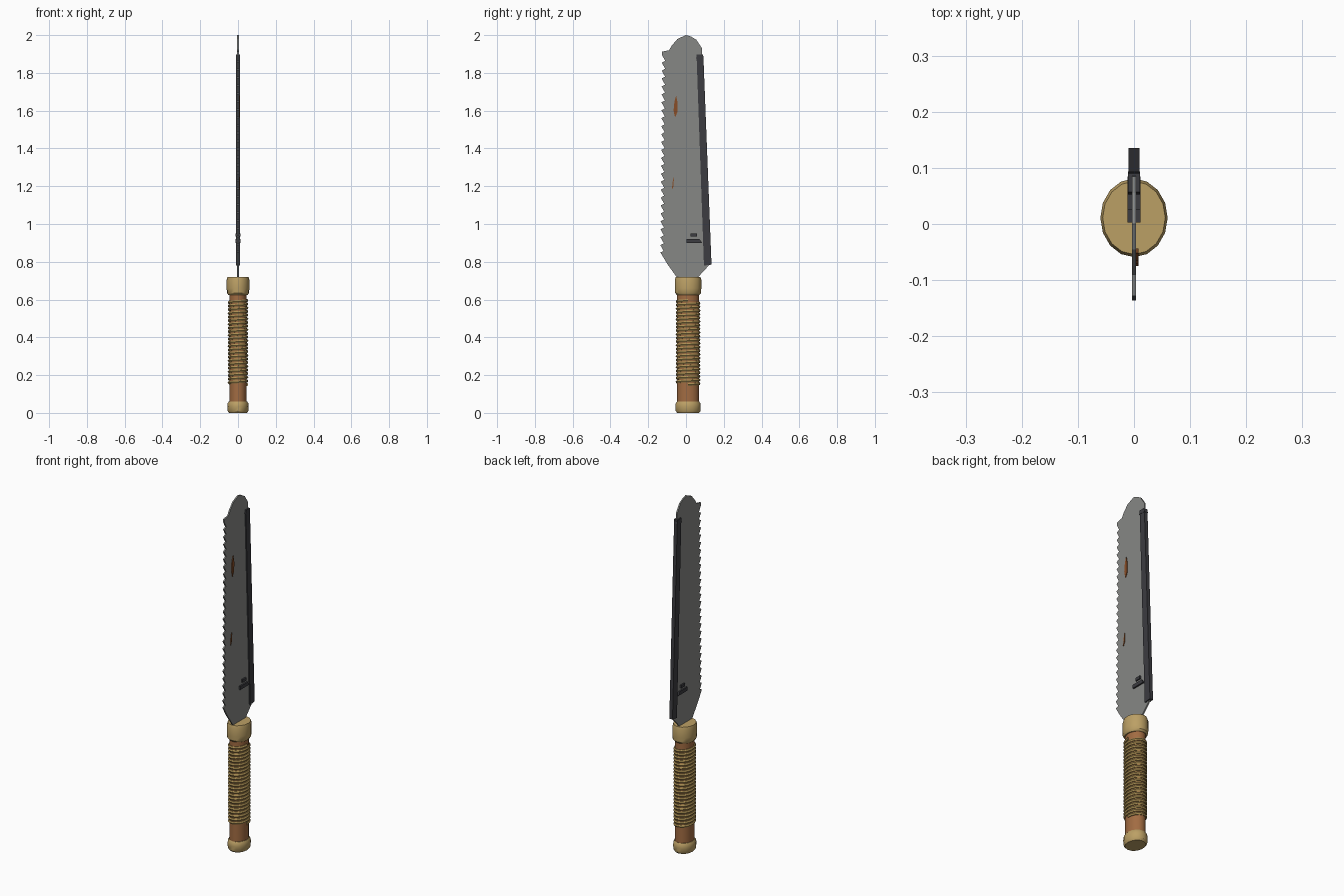
import bpy, bmesh, math
from mathutils import Vector

old = bpy.data.objects.get("Cube")
if old:
    bpy.data.objects.remove(old)


def material(name, rgb):
    m = bpy.data.materials.new(name)
    m.use_nodes = True
    m.diffuse_color = (*rgb, 1)
    m.node_tree.nodes["Principled BSDF"].inputs["Base Color"].default_value = (*rgb, 1)
    return m


STEEL = material("grey steel", (0.24, 0.245, 0.235))
DARK = material("dark iron", (0.045, 0.045, 0.052))
RUST = material("rust", (0.25, 0.075, 0.02))
WOOD = material("brown wood", (0.36, 0.15, 0.055))
BRASS = material("tan cap", (0.50, 0.35, 0.13))
ROPE = material("straw rope", (0.40, 0.27, 0.085))
CENTRE_Y = 0.011


def finish(name, bm, mat, smooth=False):
    bmesh.ops.recalc_face_normals(bm, faces=bm.faces)
    mesh = bpy.data.meshes.new(name)
    bm.to_mesh(mesh)
    bm.free()
    mesh.materials.append(mat)
    obj = bpy.data.objects.new(name, mesh)
    bpy.context.collection.objects.link(obj)
    if smooth:
        bpy.ops.object.select_all(action="DESELECT")
        obj.select_set(True)
        bpy.context.view_layer.objects.active = obj
        bpy.ops.object.shade_smooth_by_angle(angle=math.radians(35))
    return obj


def plate(name, outline, x0, x1, mat):
    """Extrude a (y, z) outline from x0 to x1."""
    bm = bmesh.new()
    face = bm.faces.new([bm.verts.new((x0, y, z)) for y, z in outline])
    ext = bmesh.ops.extrude_face_region(bm, geom=[face])["geom"]
    bmesh.ops.translate(bm, vec=(x1 - x0, 0, 0),
                        verts=[v for v in ext if isinstance(v, bmesh.types.BMVert)])
    return finish(name, bm, mat)


def oval_lathe(name, profile, rx, ry, mat, sides=16):
    """Stack oval rings given as (scale, z) and cap both ends."""
    bm = bmesh.new()
    rings = []
    for s, z in profile:
        angles = [2 * math.pi * i / sides for i in range(sides)]
        rings.append([bm.verts.new((rx * s * math.cos(a),
                                    CENTRE_Y + ry * s * math.sin(a), z)) for a in angles])
    for a, b in zip(rings, rings[1:]):
        for i in range(sides):
            j = (i + 1) % sides
            bm.faces.new((a[i], a[j], b[j], b[i]))
    bm.faces.new(rings[0])
    bm.faces.new(rings[-1])
    return finish(name, bm, mat, True)


# Handle
oval_lathe("pommel", [(0.86, 0), (0.98, 0.01), (1, 0.035), (0.98, 0.05), (0.88, 0.06)],
           0.056, 0.067, BRASS)
oval_lathe("wooden_grip", [(1, 0.055), (1, 0.64)], 0.046, 0.058, WOOD)
oval_lathe("collar", [(0.86, 0.625), (0.98, 0.635), (1, 0.66), (1, 0.705), (0.93, 0.72)],
           0.06, 0.07, BRASS)

# Rope wound round the grip as a helical tube
TURNS, STEPS, TUBE = 23, 20, 0.0085
bm = bmesh.new()
last = None
for k in range(TURNS * STEPS + 1):
    a = 2 * math.pi * k / STEPS
    z = 0.15 + 0.445 * k / (TURNS * STEPS)
    out = Vector((math.cos(a), math.sin(a), 0))
    mid = Vector((0.046 * out.x, CENTRE_Y + 0.057 * out.y, z))
    ring = [bm.verts.new(mid + TUBE * (out * math.cos(t) + Vector((0, 0, math.sin(t)))))
            for t in (i * math.pi / 3 for i in range(6))]
    if last:
        for i in range(6):
            j = (i + 1) % 6
            bm.faces.new((last[i], last[j], ring[j], ring[i]))
    else:
        bm.faces.new(ring)
    last = ring
bm.faces.new(last)
finish("rope_wrap", bm, ROPE, True)

# Blade with a saw-toothed front edge
TEETH = 25
outline = [(0.065, 0.70), (0.065, 0.72), (0.125, 0.785), (0.085, 1.90), (0.085, 1.93),
           (0.055, 1.975), (0.025, 1.993), (0, 2.0), (-0.045, 1.98), (-0.075, 1.945),
           (-0.09, 1.92), (-0.128, 1.912)]
pitch = (1.90 - 0.85) / TEETH
for i in range(TEETH):
    top = 1.90 - i * pitch
    tip = -0.128 - 0.008 * i / TEETH
    outline += [(tip, top - 0.004), (tip + 0.018, top - pitch + 0.006)]
outline += [(-0.136, 0.85), (-0.10, 0.79), (-0.05, 0.72), (-0.05, 0.70)]
plate("blade", outline, -0.004, 0.004, STEEL)

# Reinforced spine and its end cap
plate("spine", [(0.095, 0.78), (0.135, 0.785), (0.092, 1.89), (0.056, 1.89)],
      -0.01, 0.01, DARK)
plate("spine_end", [(0.053, 1.875), (0.094, 1.875), (0.09, 1.897), (0.057, 1.897)],
      -0.011, 0.011, DARK)

# Raised bars near the base of the blade
plate("long_bar", [(0.003, 0.90), (0.085, 0.90), (0.072, 0.92), (0.003, 0.92)],
      -0.012, 0.012, DARK)
plate("short_bar", [(0.025, 0.933), (0.058, 0.933), (0.058, 0.95), (0.025, 0.95)],
      -0.012, 0.012, DARK)

# Rust patches on one face
plate("large_rust_patch", [(-0.058, 1.565), (-0.046, 1.59), (-0.044, 1.64), (-0.052, 1.68),
                           (-0.061, 1.65), (-0.066, 1.60)], 0.003, 0.008, RUST)
plate("small_rust_patch", [(-0.075, 1.18), (-0.066, 1.20), (-0.064, 1.25), (-0.070, 1.225)],
      0.003, 0.008, RUST)
